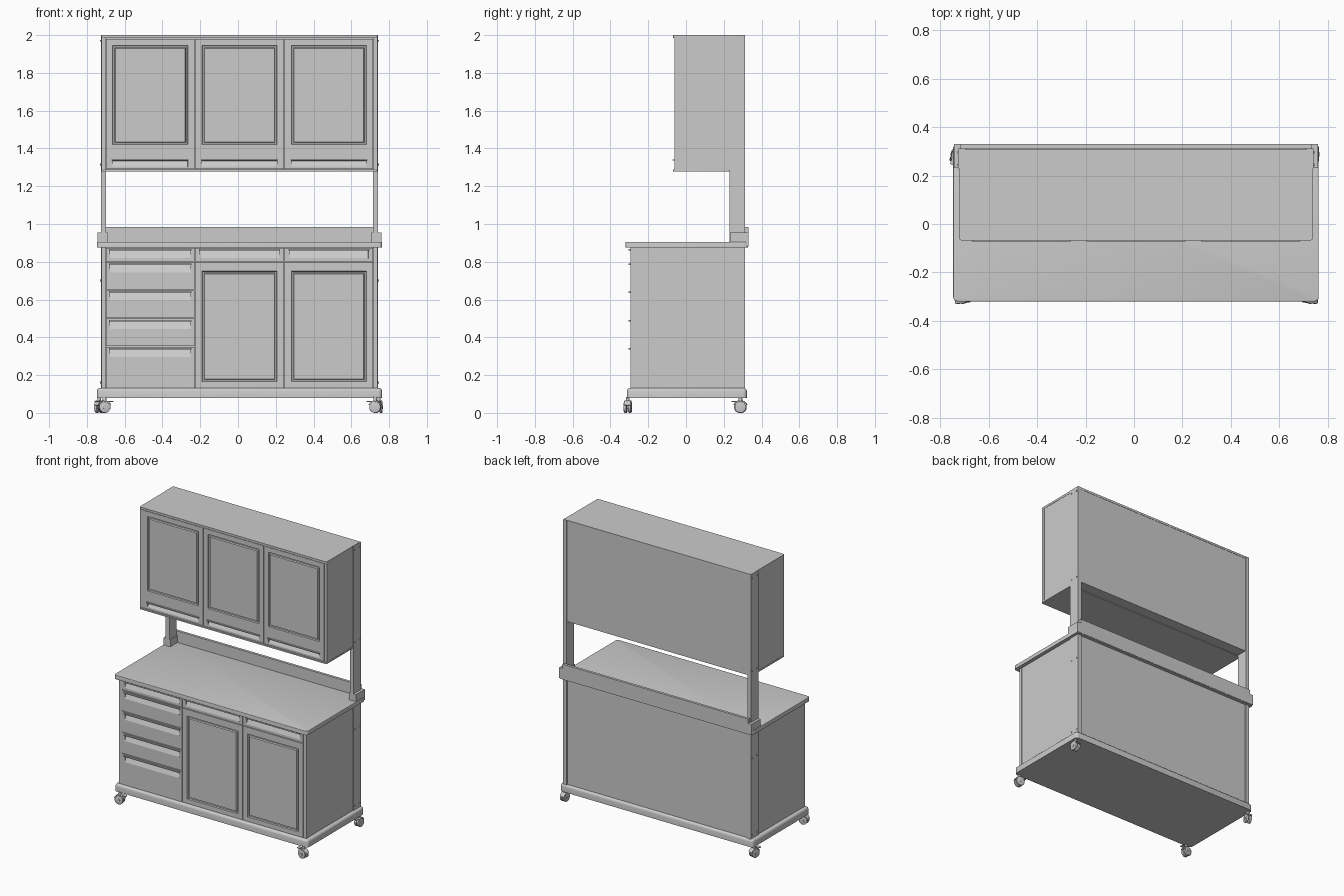
import bpy, bmesh, math
from mathutils import Matrix, Vector

if "Cube" in bpy.data.objects:
    bpy.data.objects.remove(bpy.data.objects["Cube"])

CX = 0.008  # cabinet centre line


def finish(bm, name, smooth=False):
    bmesh.ops.recalc_face_normals(bm, faces=bm.faces)
    me = bpy.data.meshes.new(name)
    bm.to_mesh(me)
    bm.free()
    ob = bpy.data.objects.new(name, me)
    bpy.context.collection.objects.link(ob)
    if smooth:
        bpy.context.view_layer.objects.active = ob
        ob.select_set(True)
        bpy.ops.object.shade_smooth_by_angle(angle=math.radians(35))
        ob.select_set(False)
    return ob


def box(name, x, y, z, corner=0.0, top=0.0):
    """Box from ranges; optional rounded vertical corners and rounded top edge."""
    bm = bmesh.new()
    bmesh.ops.create_cube(bm, size=1)
    for v in bm.verts:
        v.co = Vector([r[0] if c < 0 else r[1] for c, r in zip(v.co, (x, y, z))])
    if corner:
        es = [e for e in bm.edges if abs(e.verts[0].co.z - e.verts[1].co.z) > 1e-4]
        bmesh.ops.bevel(bm, geom=es, offset=corner, segments=4, profile=0.5, affect='EDGES')
    if top:
        es = [e for e in bm.edges if all(v.co.z > z[1] - 1e-5 for v in e.verts)]
        bmesh.ops.bevel(bm, geom=es, offset=top, segments=3, profile=0.5, affect='EDGES')
    return finish(bm, name, bool(corner or top))


def cylinder(name, loc, r, depth, rot, seg=24, bevel=0.0):
    bm = bmesh.new()
    bmesh.ops.create_cone(bm, cap_ends=True, segments=seg, radius1=r, radius2=r, depth=depth)
    if bevel:
        es = [e for e in bm.edges if abs(e.verts[0].co.z - e.verts[1].co.z) < 1e-5]
        bmesh.ops.bevel(bm, geom=es, offset=bevel, segments=2, profile=0.5, affect='EDGES')
    bm.transform(Matrix.Translation(loc) @ rot)
    return finish(bm, name, True)


def front(name, x, z, y, pull, panel=None, margin=0.036, thick=0.02):
    """Door or drawer front with a sloped finger pull and an optional raised panel."""
    rects = sorted(r for r in (pull, panel) if r)
    xs = [x[0], x[0] + margin, x[1] - margin, x[1]]
    zs = [z[0]] + [v for r in rects for v in r] + [z[1]]
    bm = bmesh.new()
    vs = [[bm.verts.new((a, y, b)) for b in zs] for a in xs]
    cells = {}
    for i in range(3):
        for j in range(len(zs) - 1):
            f = bm.faces.new((vs[i][j], vs[i + 1][j], vs[i + 1][j + 1], vs[i][j + 1]))
            if i == 1:
                cells[(zs[j], zs[j + 1])] = f
    bm.normal_update()
    rim = [e for e in bm.edges if e.is_boundary]
    if pull:
        f = cells[pull]
        bmesh.ops.inset_individual(bm, faces=[f], thickness=0.001, depth=-0.016)
        for v in f.verts:
            if v.co.z < sum(pull) / 2:
                v.co.y = y
    if panel:
        f = cells[panel]
        for t, d in ((0.005, -0.008), (0.010, 0), (0.006, 0.008)):
            bmesh.ops.inset_individual(bm, faces=[f], thickness=t, depth=d)
    ext = bmesh.ops.extrude_edge_only(bm, edges=rim)['geom']
    bmesh.ops.translate(bm, vec=(0, thick, 0), verts=[g for g in ext if isinstance(g, bmesh.types.BMVert)])
    bmesh.ops.holes_fill(bm, edges=[e for e in bm.edges if e.is_boundary], sides=0)
    finish(bm, name)
    # overhanging lip over the finger pull
    if pull:
        box(name + "_lip", (xs[1] - 0.005, xs[2] + 0.005), (y - 0.010, y + 0.002), (pull[1], pull[1] + 0.007))


def caster(name, x, y, angle):
    turn = Matrix.Rotation(angle, 4, 'Z')      # wheels roll along local x
    axle = turn @ Matrix.Rotation(math.pi / 2, 4, 'X')
    c = Vector((x, y, 0.03))
    for k, s in enumerate((-1, 1)):
        cylinder(f"{name}_wheel_{k}", c + turn @ Vector((0, s * 0.012, 0)), 0.03, 0.015, axle, 24, 0.003)
    cylinder(name + "_axle", c, 0.009, 0.044, axle, 12)
    cylinder(name + "_stem", Vector((x, y, 0.068)), 0.010, 0.03, Matrix())
    # curved fork hood following the wheel
    bm = bmesh.new()
    arc = [math.radians(a) for a in range(20, 161, 20)]
    pts = [(0.036 * math.cos(a), 0.036 * math.sin(a)) for a in arc]
    pts += [(0.026 * math.cos(a), 0.026 * math.sin(a)) for a in reversed(arc)]
    f = bm.faces.new([bm.verts.new((p, -0.017, q)) for p, q in pts])
    ext = bmesh.ops.extrude_face_region(bm, geom=[f])['geom']
    bmesh.ops.translate(bm, vec=(0, 0.034, 0), verts=[g for g in ext if isinstance(g, bmesh.types.BMVert)])
    bm.transform(Matrix.Translation(c) @ turn)
    finish(bm, name + "_hood", True)
    # brake pedal
    pedal = box(name + "_pedal", (0.02, 0.046), (-0.012, 0.012), (0.028, 0.034))
    pedal.matrix_world = Matrix.Translation(c) @ turn


W = 0.731                                   # carcass half width
L, R = CX - W, CX + W
OL, OR = CX - 0.755, CX + 0.755             # base and worktop outline

# lower cabinet
box("base_plinth", (OL, OR), (-0.313, 0.322), (0.08, 0.132), 0.02, 0.016)
box("lower_carcass", (L + 0.002, R - 0.002), (-0.276, 0.305), (0.13, 0.876))
box("worktop", (OL, OR), (-0.32, 0.328), (0.876, 0.905), 0.018, 0.004)
box("backsplash", (CX - 0.725, CX + 0.725), (0.312, 0.33), (0.88, 0.985))

# upper cabinet
box("upper_carcass", (L + 0.002, R - 0.002), (-0.042, 0.308), (1.283, 1.99))
box("upper_top", (L, R), (-0.068, 0.31), (1.985, 2.0), 0.012)
box("upper_bottom", (L, R), (-0.068, 0.232), (1.278, 1.288), 0.012)

# posts, side stiles, worktop brackets and bolts, mirrored about the centre
for side, s in (("left", -1), ("right", 1)):
    def rng(a, b):
        return tuple(sorted((CX + s * a, CX + s * b)))
    box(f"{side}_post", rng(0.706, 0.734), (0.23, 0.312), (0.125, 1.999))
    box(f"{side}_lower_stile", rng(0.709, W), (-0.293, -0.27), (0.13, 0.876))
    box(f"{side}_upper_stile", rng(0.709, W), (-0.06, -0.04), (1.285, 1.986))
    box(f"{side}_bracket_outer", rng(0.734, 0.752), (0.232, 0.33), (0.88, 0.955))
    box(f"{side}_bracket_inner", rng(0.698, 0.706), (0.232, 0.33), (0.9, 0.955))
    box(f"{side}_bracket_back", rng(0.698, 0.752), (0.312, 0.33), (0.88, 0.955))
    for z in (0.16, 0.70, 1.315, 1.97):
        for y in (0.245, 0.297):
            cylinder(f"{side}_bolt", Vector((CX + s * 0.735, y, z)), 0.005, 0.006,
                     Matrix.Rotation(math.pi / 2, 4, 'Y'), 12)

# three columns of doors and drawers
cols = [(CX - 0.708 + i * 0.473, CX - 0.708 + i * 0.473 + 0.470) for i in range(3)]
for i, c in enumerate(cols):
    front(f"upper_door_{i}", c, (1.290, 1.980), -0.062, (1.303, 1.335), (1.42, 1.945))
    if i:
        front(f"top_drawer_{i}", c, (0.802, 0.874), -0.295, (0.818, 0.860), None, 0.026)
        front(f"lower_door_{i}", c, (0.133, 0.798), -0.295, None, (0.165, 0.750))
drawers = [0.874, 0.798, 0.649, 0.499, 0.350]
for k, t in enumerate(drawers):
    b = (drawers + [0.129])[k + 1] + 0.004
    front(f"drawer_{k}", cols[0], (b, t), -0.295, (t - 0.056, t - 0.014), None, 0.022)

# casters
caster("front_left_caster", -0.707, -0.308, 0.15)
caster("front_right_caster", 0.727, -0.308, math.pi - 0.12)
caster("back_left_caster", -0.735, 0.288, -math.pi / 2 - 0.3)
caster("back_right_caster", 0.745, 0.288, -math.pi / 2)
